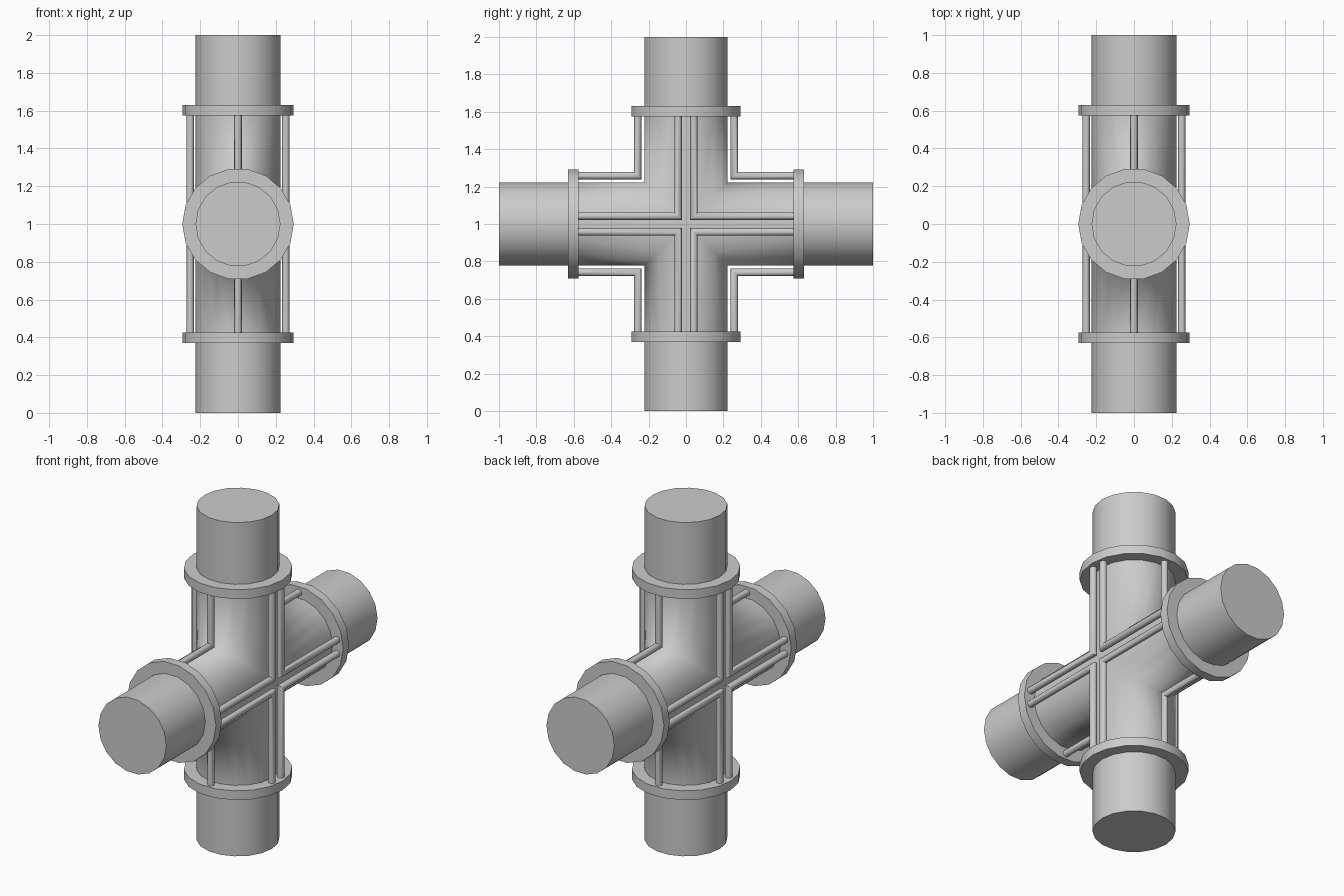
import bpy, bmesh, math
from mathutils import Vector

cube = bpy.data.objects.get("Cube")
if cube:
    bpy.data.objects.remove(cube, do_unlink=True)

CENTRE = Vector((0, 0, 1))
SIDES = 18
PIPE_R, COLLAR_R, ROD_R = 0.225, 0.295, 0.02
COLLAR_IN, COLLAR_OUT = 0.575, 0.63

steel = bpy.data.materials.new("grey steel")
steel.use_nodes = True
grey = (0.6, 0.6, 0.6, 1)
steel.diffuse_color = grey
steel.node_tree.nodes["Principled BSDF"].inputs["Base Color"].default_value = grey

# The four arms: direction along the arm and the sideways direction
Y, Z = Vector((0, 1, 0)), Vector((0, 0, 1))
ARMS = {"top": (Z, Y), "bottom": (-Z, Y), "back": (Y, Z), "front": (-Y, Z)}


def circle(radius, sides):
    for i in range(sides):
        a = math.tau * i / sides
        yield radius * math.cos(a), radius * math.sin(a)


def arm_ring(arm, radius, distance):
    along, side = arm
    return [CENTRE + Vector((u, 0, 0)) + side * v + along * distance
            for u, v in circle(radius, SIDES)]


def loft(bm, rings):
    """Skin a list of rings with quads and return the rings of vertices."""
    loops = [[bm.verts.new(p) for p in ring] for ring in rings]
    for a, b in zip(loops, loops[1:]):
        for i in range(len(a)):
            j = (i + 1) % len(a)
            bm.faces.new((a[i], a[j], b[j], b[i]))
    return loops


def finish(bm, name):
    bmesh.ops.recalc_face_normals(bm, faces=bm.faces[:])
    mesh = bpy.data.meshes.new(name)
    bm.to_mesh(mesh)
    bm.free()
    mesh.materials.append(steel)
    obj = bpy.data.objects.new(name, mesh)
    bpy.context.collection.objects.link(obj)
    return obj


def solid(name, rings):
    bm = bmesh.new()
    loops = loft(bm, rings)
    bm.faces.new(loops[0])
    bm.faces.new(loops[-1])
    obj = finish(bm, name)
    bpy.ops.object.select_all(action="DESELECT")
    obj.select_set(True)
    bpy.context.view_layer.objects.active = obj
    bpy.ops.object.shade_smooth_by_angle(angle=math.radians(50))


# Cross pipe: each arm starts on the mitred seam, welded and smooth throughout
bm = bmesh.new()
for along, side in ARMS.values():
    seam = [CENTRE + Vector((u, 0, 0)) + side * v + along * abs(v)
            for u, v in circle(PIPE_R, SIDES)]
    arm = (along, side)
    loops = loft(bm, [seam, arm_ring(arm, PIPE_R, 0.6), arm_ring(arm, PIPE_R, 1)])
    cap = bm.faces.new(loops[-1])
    for edge in cap.edges:
        edge.smooth = False
bmesh.ops.remove_doubles(bm, verts=bm.verts[:], dist=0.0005)
for face in bm.faces:
    face.smooth = True
finish(bm, "cross_pipe")

# Collars around each arm
for label, arm in ARMS.items():
    solid(label + "_collar", [arm_ring(arm, COLLAR_R, d) for d in (COLLAR_IN, COLLAR_OUT)])


# Bent rods, mitred at the elbow, running between neighbouring collars
def bent_rod(name, x, corner, sy, sz):
    end = COLLAR_IN + 0.01
    rings = [[], [], []]
    for u, v in circle(ROD_R, 12):
        c = corner + v
        for ring, (y, z) in zip(rings, ((c, end), (c, c), (end, c))):
            ring.append(CENTRE + Vector((x + u, sy * y, sz * z)))
    solid(name, rings)


for sy, depth in ((-1, "front"), (1, "back")):
    for sz, height in ((-1, "lower"), (1, "upper")):
        label = f"{height}_{depth}"
        bent_rod(label + "_corner_rod", 0, 0.258, sy, sz)
        bent_rod(label + "_left_rod", 0.253, 0.042, sy, sz)
        bent_rod(label + "_right_rod", -0.253, 0.042, sy, sz)
